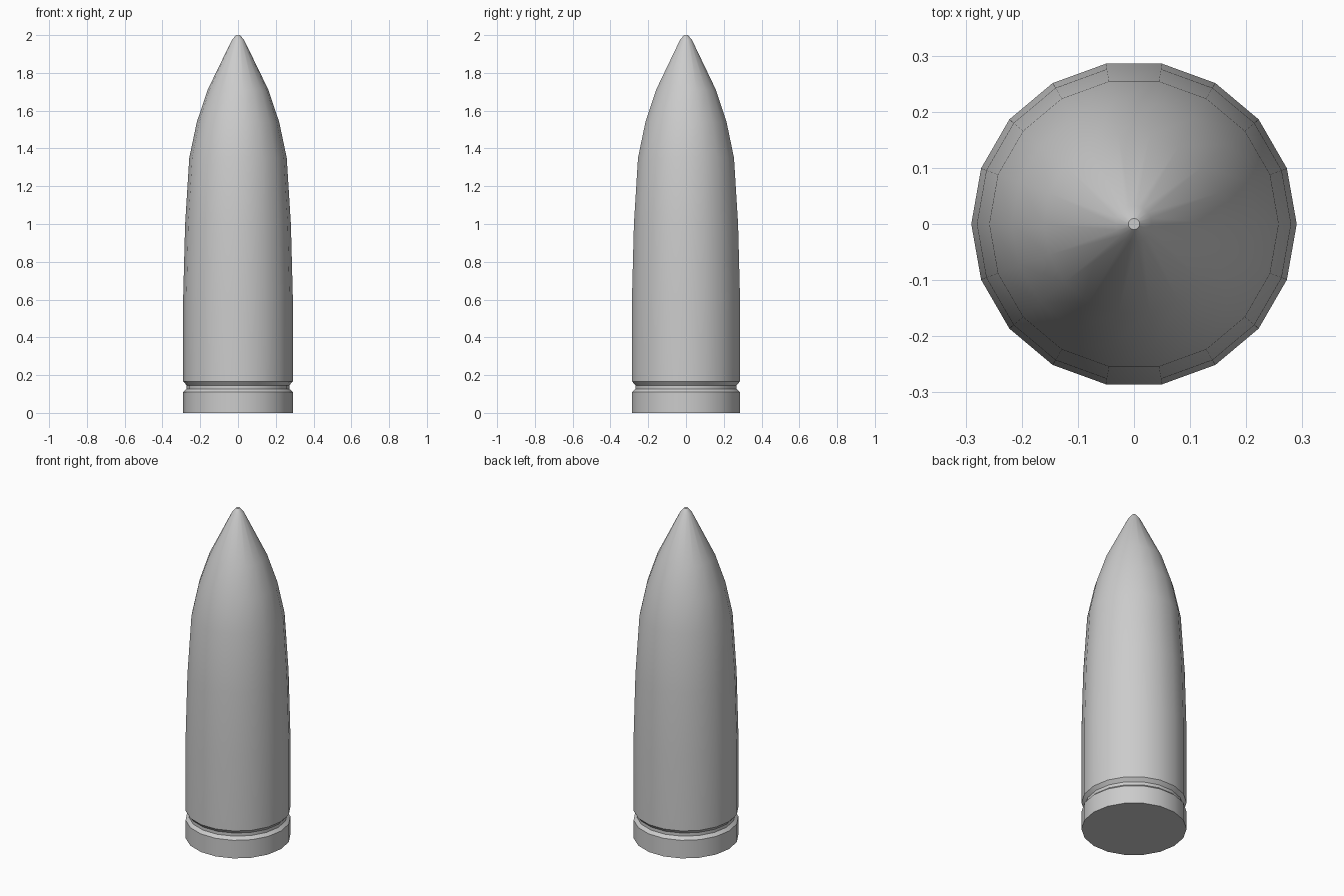
import bpy
import bmesh
from math import cos, sin, pi, radians

if "Cube" in bpy.data.objects:
    bpy.data.objects.remove(bpy.data.objects["Cube"])

SIDES = 18

# Half profile (radius, height): base rim, extraction groove, body, pointed nose
profile = [
    (0.29, 0.0), (0.29, 0.11),
    (0.272, 0.127), (0.272, 0.146), (0.29, 0.167),
    (0.29, 0.62), (0.28, 1.0), (0.258, 1.35),
    (0.218, 1.54), (0.161, 1.71),
    (0.032, 1.975), (0.010, 2.0),
]

# Sweep the profile round the z axis
bm = bmesh.new()
rings = [[bm.verts.new((r * cos(2 * pi * i / SIDES), r * sin(2 * pi * i / SIDES), z))
          for i in range(SIDES)] for r, z in profile]
for low, high in zip(rings, rings[1:]):
    for i in range(SIDES):
        j = (i + 1) % SIDES
        bm.faces.new((low[i], low[j], high[j], high[i]))

# Flat base and tiny flat tip
bm.faces.new(rings[0][::-1])
bm.faces.new(rings[-1])

mesh = bpy.data.meshes.new("bullet")
bm.to_mesh(mesh)
bm.free()
bullet = bpy.data.objects.new("bullet", mesh)
bpy.context.collection.objects.link(bullet)

# Smooth sides with crisp groove and base edges
bpy.context.view_layer.objects.active = bullet
bullet.select_set(True)
bpy.ops.object.shade_smooth_by_angle(angle=radians(35))
